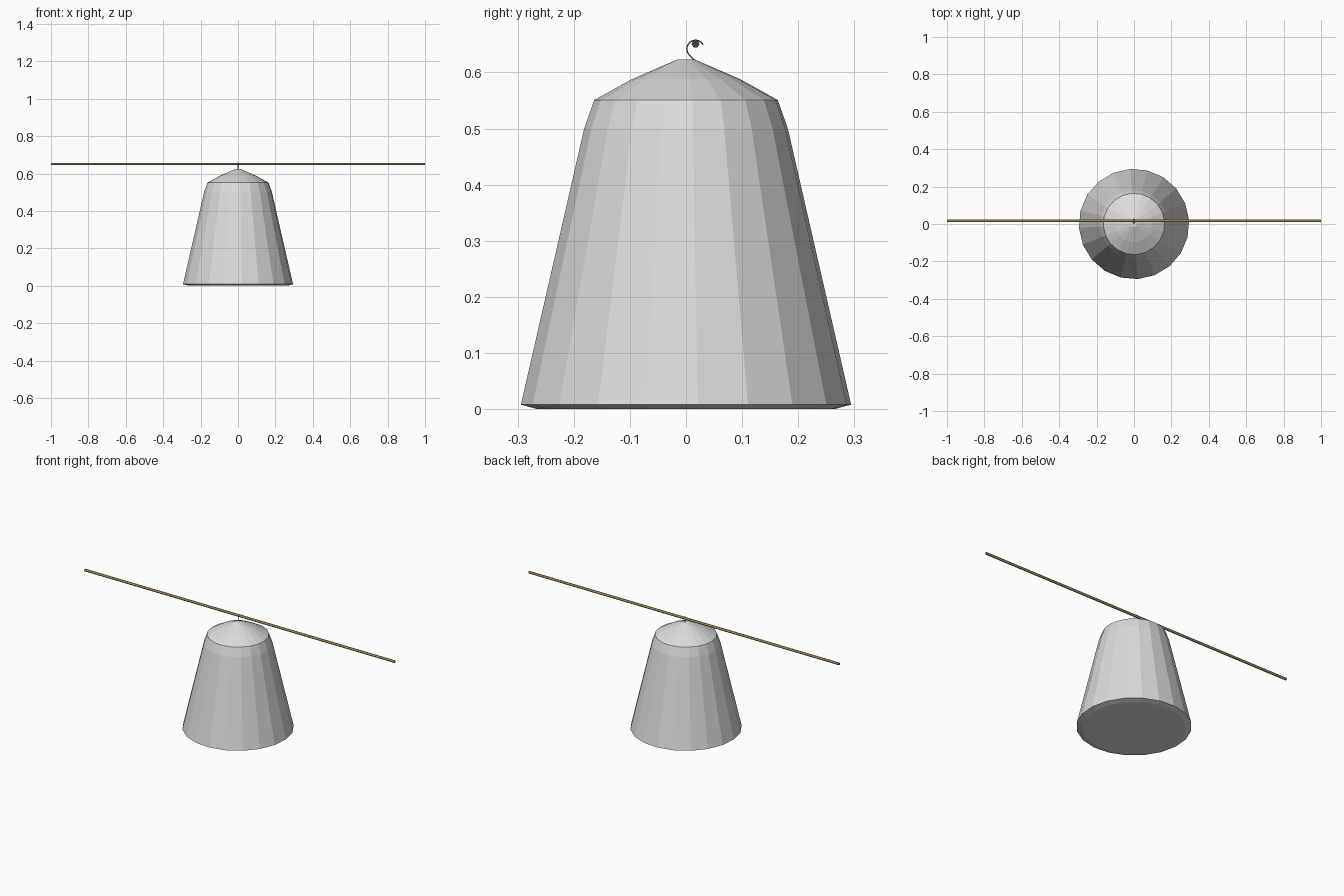
import bpy, bmesh
from math import cos, sin, radians, pi
from mathutils import Vector

cube = bpy.data.objects.get("Cube")
if cube:
    bpy.data.objects.remove(cube, do_unlink=True)


def material(name, rgb):
    mat = bpy.data.materials.new(name)
    mat.use_nodes = True
    color = (*rgb, 1)
    mat.diffuse_color = color
    mat.node_tree.nodes["Principled BSDF"].inputs["Base Color"].default_value = color
    return mat


def finish(name, bm, *mats):
    bmesh.ops.recalc_face_normals(bm, faces=bm.faces)
    mesh = bpy.data.meshes.new(name)
    bm.to_mesh(mesh)
    bm.free()
    for mat in mats:
        mesh.materials.append(mat)
    obj = bpy.data.objects.new(name, mesh)
    bpy.context.collection.objects.link(obj)
    return obj


def skin(bm, rings):
    """Join equal rings of points and close both ends."""
    loops = [[bm.verts.new(p) for p in ring] for ring in rings]
    n = len(loops[0])
    for a, b in zip(loops, loops[1:]):
        for i in range(n):
            j = (i + 1) % n
            bm.faces.new((a[i], a[j], b[j], b[i]))
    return [bm.faces.new(loops[0]), bm.faces.new(loops[-1])]


def lathe(name, profile, mat, sides=20, turn=4):
    bm = bmesh.new()
    step = 2 * pi / sides
    skin(bm, [[(r * cos(i * step + radians(turn)), r * sin(i * step + radians(turn)), z)
               for i in range(sides)] for r, z in profile])
    return finish(name, bm, mat)


grey = material("light grey", (0.71, 0.71, 0.71))
iron = material("dark iron", (0.2, 0.19, 0.18))
wood = material("tan wood", (0.58, 0.41, 0.18))
end_grain = material("dark brown", (0.09, 0.05, 0.03))

# Tapered weight with chamfered foot, and its faceted cap
lathe("weight_body", [(0.265, 0), (0.295, 0.008), (0.182, 0.5), (0.164, 0.551)], grey)
lathe("weight_cap", [(0.164, 0.551), (0.097, 0.588), (0.016, 0.623)], grey)

# Open hook curling around the rod
centre = Vector((0, 0.017, 0.642))
path = [Vector((0, 0.016, 0.621))]
path += [centre + Vector((0, 0.0155 * cos(radians(a)), 0.0155 * sin(radians(a))))
         for a in range(225, 15, -15)]
curve = bpy.data.curves.new("hook", "CURVE")
curve.dimensions = "3D"
curve.bevel_depth = 0.0014
curve.bevel_resolution = 1
curve.use_fill_caps = True
spline = curve.splines.new("POLY")
spline.points.add(len(path) - 1)
for point, co in zip(spline.points, path):
    point.co = (*co, 1)
curve.materials.append(iron)
bpy.context.collection.objects.link(bpy.data.objects.new("hook", curve))

# Long thin rod resting in the hook, with dark cut ends
bm = bmesh.new()
ends = skin(bm, [[(x, 0.017 + 0.0072 * cos(i * pi / 3), 0.651 + 0.0072 * sin(i * pi / 3))
                  for i in range(6)] for x in (-1, 1)])
for face in ends:
    face.material_index = 1
finish("rod", bm, wood, end_grain)
